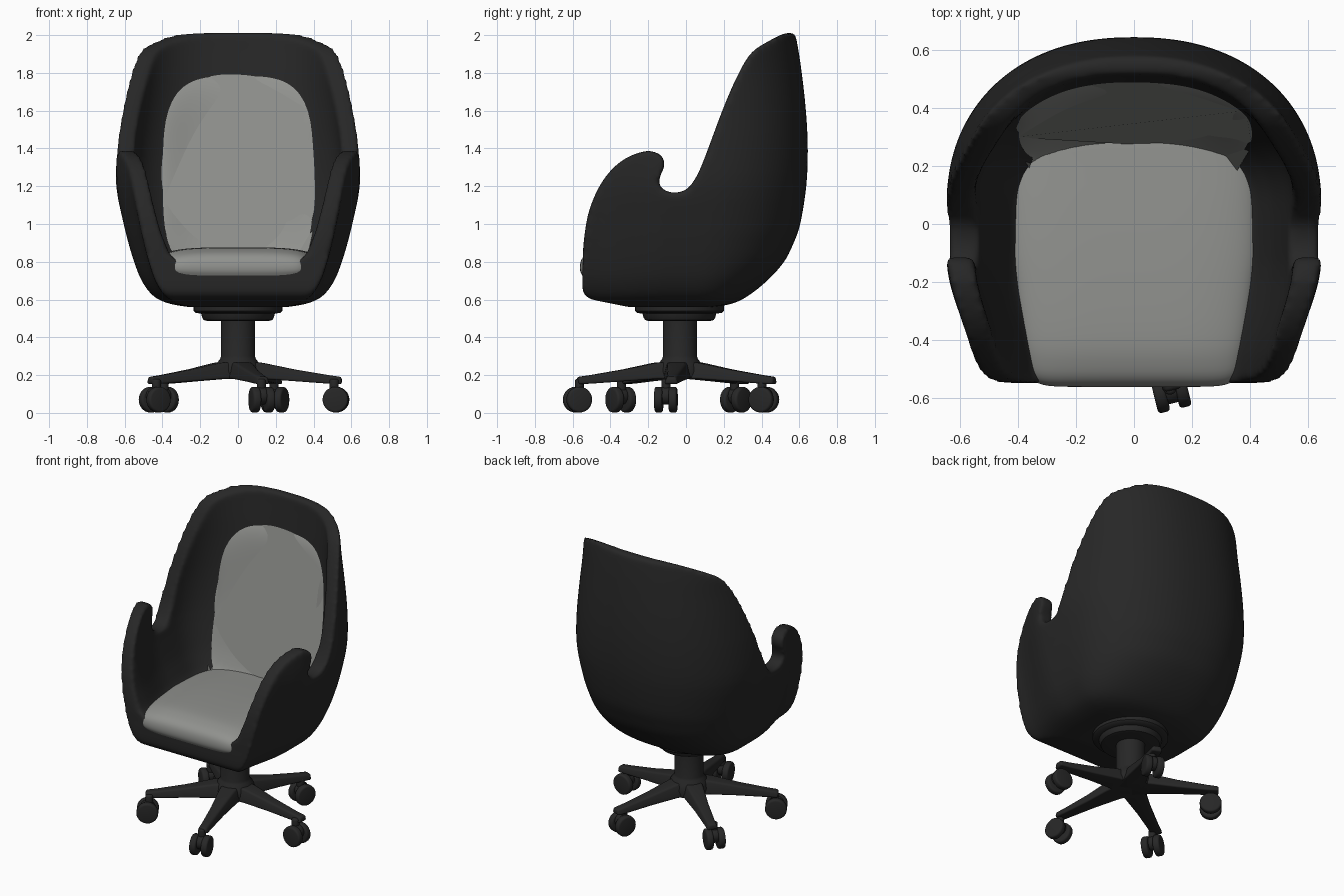
import bpy, bmesh, math
from mathutils import Matrix, Vector

if "Cube" in bpy.data.objects:
    bpy.data.objects.remove(bpy.data.objects["Cube"])


def material(name, col):
    m = bpy.data.materials.new(name)
    m.diffuse_color = (*col, 1)
    m.use_nodes = True
    m.node_tree.nodes["Principled BSDF"].inputs["Base Color"].default_value = m.diffuse_color
    return m


BLACK = material("black plastic", (0.02, 0.02, 0.02))
GREY = material("grey fabric", (0.28, 0.285, 0.27))


def finish(name, bm, mat, angle=50):
    bmesh.ops.recalc_face_normals(bm, faces=bm.faces)
    me = bpy.data.meshes.new(name)
    bm.to_mesh(me)
    bm.free()
    ob = bpy.data.objects.new(name, me)
    bpy.context.collection.objects.link(ob)
    me.materials.append(mat)
    smooth(ob, angle)
    return ob


def smooth(ob, angle):
    bpy.ops.object.select_all(action='DESELECT')
    ob.select_set(True)
    bpy.context.view_layer.objects.active = ob
    bpy.ops.object.shade_smooth_by_angle(angle=math.radians(angle))


def spline(pts, n=4):
    """Catmull-Rom resampling of an open list of tuples."""
    p = [Vector(q) for q in pts]
    p = [2 * p[0] - p[1]] + p + [2 * p[-1] - p[-2]]
    out = []
    for i in range(1, len(p) - 2):
        a, b, c, d = p[i - 1:i + 3]
        for k in range(n):
            t = k / n
            out.append(0.5 * (2 * b + (c - a) * t + (2 * a - 5 * b + 4 * c - d) * t * t
                              + (3 * b - a - 3 * c + d) * t ** 3))
    return out + [p[-2]]


def loft(bm, rings, caps=True):
    vs = [[bm.verts.new(c) for c in r] for r in rings]
    n = len(vs[0])
    for a, b in zip(vs, vs[1:]):
        for i in range(n):
            bm.faces.new((a[i], a[(i + 1) % n], b[(i + 1) % n], b[i]))
    if caps:
        bm.faces.new(vs[0])
        bm.faces.new(vs[-1])


# ---- bucket shell: outer loft, cut by the side outline, hollowed by the cavity
OUTER = [(.56, .26, .15), (.58, .37, .25), (.62, .45, .33), (.70, .51, .43), (.8, .55, .52),
         (.9, .58, .57), (1.0, .605, .605), (1.2, .645, .637), (1.4, .643, .645),
         (1.6, .625, .635), (1.8, .605, .613), (1.95, .6, .59), (2.1, .58, .56)]
INNER = [(.8, .36, .27), (.83, .41, .3), (.9, .45, .33), (1.0, .49, .36), (1.2, .54, .4),
         (1.4, .55, .435), (1.6, .535, .465), (1.8, .515, .49), (2.0, .51, .515), (2.2, .5, .53)]
YC = 0.05


def section(z, w, yb, n):
    half = []
    for i in range(12):                       # tapering front run
        y = -0.7 + (YC + 0.7) * i / 12
        t = min(1, max(0, (-0.12 - y) / 0.38))
        half.append((w * (1 - 0.14 * t * t * (3 - 2 * t)), y, z))
    for i in range(25):                       # rounded back
        a = math.pi / 2 * i / 24
        half.append((w * max(0, math.cos(a)) ** (2 / n), YC + (yb - YC) * math.sin(a) ** (2 / n), z))
    half[-1] = (0, yb, z)
    return half + [(-x, y, z) for x, y, z in reversed(half[:-1])]


def bucket(name, rows, n):
    bm = bmesh.new()
    loft(bm, [section(*r, n) for r in spline(rows, 3)])
    return finish(name, bm, BLACK)


outer = bucket("shell", OUTER, 2.25)
cavity = bucket("cavity_cutter", INNER, 2.5)

# side outline with the hooked armrest
rim = spline([(-.50, .60), (-.545, .64), (-.547, .78), (-.54, .92), (-.51, 1.08), (-.44, 1.23),
              (-.34, 1.335), (-.22, 1.385), (-.14, 1.37), (-.112, 1.315), (-.138, 1.25),
              (-.135, 1.195), (-.07, 1.165), (.005, 1.185), (.06, 1.26), (.11, 1.38),
              (.20, 1.62), (.28, 1.8), (.35, 1.91), (.45, 1.975), (.53, 2.012), (.575, 2.008)], 4)
outline = [(y, z) for y, z in rim] + [(.61, 1.96), (.8, 1.9), (.8, .4), (-.2, .4), (-.3, .56)]
bm = bmesh.new()
loft(bm, [[(x, y, z) for y, z in outline] for x in (-.9, .9)])
side = finish("side_cutter", bm, BLACK)

for cutter, op in ((side, 'INTERSECT'), (cavity, 'DIFFERENCE')):
    cutter.hide_render = True
    m = outer.modifiers.new(op, 'BOOLEAN')
    m.operation, m.object, m.solver = op, cutter, 'EXACT'
m = outer.modifiers.new("remesh", 'REMESH')
m.mode, m.voxel_size = 'VOXEL', 0.014
m = outer.modifiers.new("round", 'SMOOTH')
m.factor, m.iterations = 0.5, 10
bpy.context.view_layer.update()
dg = bpy.context.evaluated_depsgraph_get()
me = bpy.data.meshes.new_from_object(outer.evaluated_get(dg))
outer.modifiers.clear()
outer.data = me
me.materials.clear()
me.materials.append(BLACK)
for h in (side, cavity):
    bpy.data.objects.remove(h)
smooth(outer, 80)

# ---- back pad: domed patch following the inner wall
WALL = spline(INNER, 8)


def wall_y(x, z):
    r = min(WALL, key=lambda q: abs(q[0] - z))
    nxt = [q for q in WALL if q[0] > z][:1]
    prv = [q for q in WALL if q[0] <= z][-1:]
    if prv and nxt:
        r = prv[0].lerp(nxt[0], (z - prv[0][0]) / (nxt[0][0] - prv[0][0]))
    return YC + (r[2] - YC) * max(0, 1 - (abs(x) / r[1]) ** 2.5) ** (1 / 2.5)


bm = bmesh.new()
rings = []
for k in range(25):
    r = max(0.01, math.sin(math.pi / 2 * k / 24))
    ring = []
    for i in range(72):
        c, s = math.cos(math.tau * i / 72), math.sin(math.tau * i / 72)
        d = (abs(c) ** 3.5 + abs(s) ** 3.5) ** (-1 / 3.5)
        x, z = 0.415 * r * c * d, 1.25 + 0.555 * r * s * d
        ring.append((x, wall_y(x, z) - 0.032 * (1 - r ** 8) + 0.012 * r ** 8, z))
    rings.append(ring)
loft(bm, rings)
finish("back_pad", bm, GREY, 80)

# ---- seat pad: side profile swept across with rounded ends
prof = spline([(.32, .70), (-.2, .70), (-.50, .705), (-.55, .73), (-.562, .775), (-.545, .825),
               (-.49, .857), (-.38, .875), (-.1, .872), (.2, .855), (.33, .84), (.34, .78)], 4)
bm = bmesh.new()
rings = []
for k in range(41):
    t = math.sin(math.pi / 2 * (k / 20 - 1)) * 0.9995
    sz, sy = (1 - abs(t) ** 4) ** 0.3, (1 - abs(t) ** 10) ** 0.12
    rings.append([(t * 0.435 * (1 - 0.11 * max(0, (-.1 - y) / .45) - 0.6 * max(0, y - .12) ** 1.4),
                   -.12 + (y + .12) * sy, .77 + (z - .77) * sz) for y, z in prof])
loft(bm, rings)
finish("seat_pad", bm, GREY, 80)


# ---- column and mounting plate
def lathe(name, profile, cy, seg=40):
    bm = bmesh.new()
    loft(bm, [[(r * math.cos(math.tau * i / seg), cy + r * math.sin(math.tau * i / seg), z)
               for i in range(seg)] for r, z in profile])
    return finish(name, bm, BLACK, 40)


lathe("mount_plate", [(.165, .487), (.182, .492), (.19, .505), (.195, .525), (.225, .53),
                      (.235, .54), (.235, .575)], -.035)
lathe("column", [(.12, .18), (.125, .22), (.115, .26), (.095, .285), (.09, .30), (.09, .50)], -.032)


# ---- five-spoke base with twin-wheel casters
def bevel_sharp(bm, width, seg=3):
    bmesh.ops.recalc_face_normals(bm, faces=bm.faces)
    es = [e for e in bm.edges if len(e.link_faces) == 2 and e.calc_face_angle(0) > 0.8]
    bmesh.ops.bevel(bm, geom=es, offset=width, segments=seg, profile=0.5, affect='EDGES')


def drum(bm, r, depth, mat):
    bmesh.ops.create_cone(bm, cap_ends=True, segments=28, radius1=r, radius2=r, depth=depth, matrix=mat)


legs, casters = bmesh.new(), bmesh.new()
for k in range(5):
    rot = Matrix.Rotation(math.radians(-76 + 72 * k), 4, 'Z')
    at_hub = Matrix.Translation((0, -.04, 0)) @ rot
    # spoke: distance, half width, bottom, top
    loft(legs, [[at_hub @ Vector((d, s * w, z)) for s, z in ((-1, lo), (1, lo), (.7, hi), (-.7, hi))]
                for d, w, lo, hi in ((0, .085, .18, .275), (.13, .07, .18, .265), (.3, .05, .168, .23),
                                     (.48, .038, .155, .2), (.55, .036, .152, .19))])
    at_wheel = Matrix.Translation((0, -.07, 0)) @ rot @ Matrix.Translation((.52, 0, .07))
    axle = Matrix.Rotation(math.pi / 2, 4, 'X')
    for s in (-1, 1):
        drum(casters, .068, .043, at_wheel @ Matrix.Translation((0, s * .038, 0)) @ axle)
    drum(casters, .045, .05, at_wheel @ Matrix.Translation((0, 0, .02)) @ axle)
    drum(casters, .024, .07, at_wheel @ Matrix.Translation((-.01, 0, .075)))
bevel_sharp(legs, .012)
bevel_sharp(casters, .012)
finish("base_legs", legs, BLACK, 40)
finish("casters", casters, BLACK, 40)
